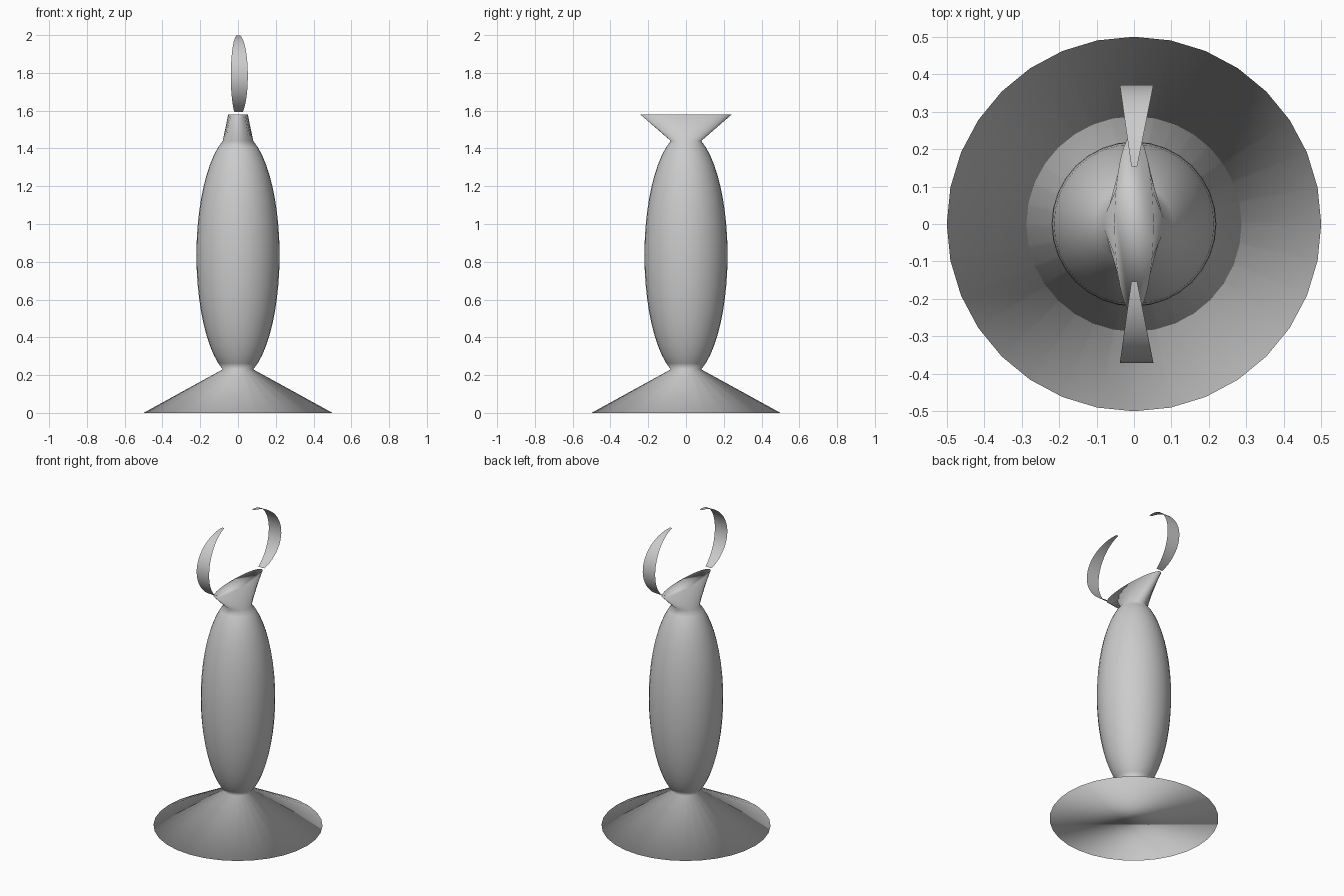
import bpy, math

if "Cube" in bpy.data.objects:
    bpy.data.objects.remove(bpy.data.objects["Cube"])

SEG = 32


def make_object(name, verts, faces):
    mesh = bpy.data.meshes.new(name)
    mesh.from_pydata(verts, [], faces)
    mesh.update()
    for p in mesh.polygons:
        p.use_smooth = True
    obj = bpy.data.objects.new(name, mesh)
    bpy.context.collection.objects.link(obj)
    return obj


def loft(name, rings):
    # stack of elliptical rings (x radius, y radius, z), capped at both ends
    verts, faces = [], []
    for rx, ry, z in rings:
        for i in range(SEG):
            a = 2 * math.pi * i / SEG
            verts.append((rx * math.cos(a), ry * math.sin(a), z))
    for k in range(len(rings) - 1):
        for i in range(SEG):
            j = (i + 1) % SEG
            faces.append((k * SEG + i, k * SEG + j, (k + 1) * SEG + j, (k + 1) * SEG + i))
    top = (len(rings) - 1) * SEG
    faces.append(tuple(reversed(range(SEG))))
    faces.append(tuple(range(top, top + SEG)))
    return make_object(name, verts, faces)


# Pedestal: flared foot, bulging body, neck opening into a flat oval top
rings = [(0.5, 0.5, 0)]
BODY_STEPS = 20
for k in range(BODY_STEPS + 1):
    t = math.radians(-68.5 + 137 * k / BODY_STEPS)
    r = 0.22 * math.cos(t)
    rings.append((r, r, 0.835 + 0.65 * math.sin(t)))
rings.append((0.052, 0.242, 1.58))
loft("pedestal", rings)


# Horns: thin curved ribbons, widest at mid height, one at each end of the top
def horn(name, side, steps=24):
    verts, faces = [], []
    for k in range(steps + 1):
        a = math.radians(-64 + 149 * k / steps)
        y = side * (0.132 + 0.24 * math.cos(a))
        z = 1.785 + 0.215 * math.sin(a)
        w = 0.004 + 0.041 * math.cos(a)
        cx = 0.007 * math.cos(a)
        verts += [(cx - w, y, z), (cx + w, y, z)]
        if k < steps:
            b = 2 * k
            f = (b, b + 1, b + 3, b + 2)
            faces.append(f if side < 0 else f[::-1])
    return make_object(name, verts, faces)


horn("front_horn", -1)
horn("back_horn", 1)
